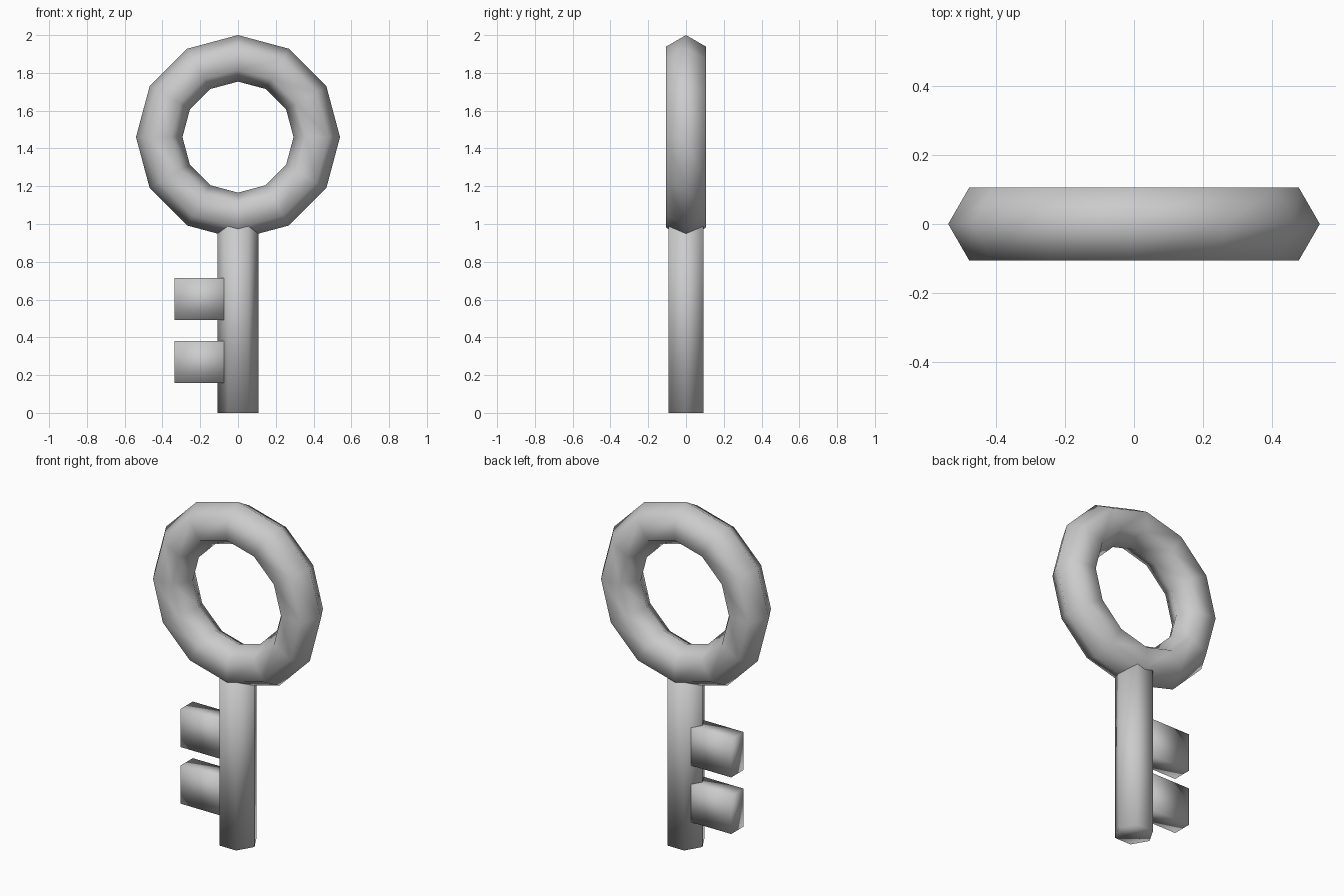
import bpy
import math

if "Cube" in bpy.data.objects:
    bpy.data.objects.remove(bpy.data.objects["Cube"])

metal = bpy.data.materials.new("grey metal")
metal.diffuse_color = (0.6, 0.6, 0.6, 1.0)
metal.use_nodes = True
metal.node_tree.nodes["Principled BSDF"].inputs["Base Color"].default_value = metal.diffuse_color


def finish(name):
    """Name the active part, give it the metal colour and smooth its shading."""
    obj = bpy.context.object
    obj.name = name
    obj.data.materials.append(metal)
    bpy.ops.object.shade_smooth()
    return obj


# Ring-shaped handle: 12 segments around, six-sided section
bpy.ops.mesh.primitive_torus_add(
    major_segments=12, minor_segments=6, major_radius=0.417, minor_radius=0.123,
    location=(0, 0, 1.46), rotation=(math.pi / 2, 0, 0))
finish("ring_handle")

# Six-sided shaft with corners pointing left and right, its top sunk in the ring
SHAFT_TOP = 1.04
bpy.ops.mesh.primitive_cylinder_add(
    vertices=6, radius=0.108, depth=SHAFT_TOP,
    location=(0, 0, SHAFT_TOP / 2), rotation=(0, 0, math.pi / 2))
finish("shaft")

# Two block teeth running into the shaft
LEFT, RIGHT = -0.335, -0.03
for name, z in (("lower_tooth", 0.27), ("upper_tooth", 0.603)):
    bpy.ops.mesh.primitive_cube_add(size=1, location=((LEFT + RIGHT) / 2, 0, z))
    tooth = finish(name)
    tooth.scale = (RIGHT - LEFT, 0.116, 0.223)
    bpy.ops.object.transform_apply(location=False, rotation=False, scale=True)
